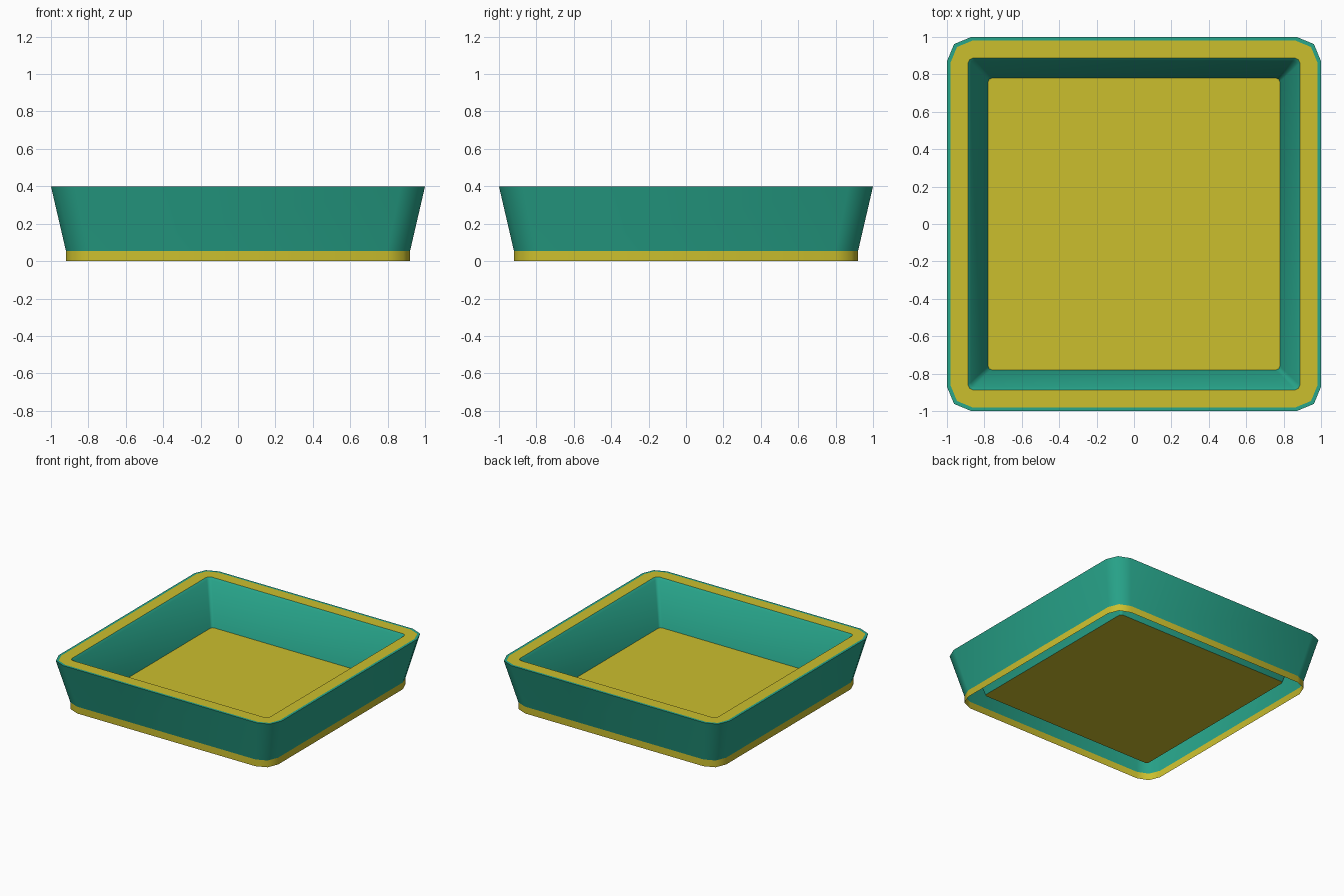
import bpy, bmesh, math

if "Cube" in bpy.data.objects:
    bpy.data.objects.remove(bpy.data.objects["Cube"])


def material(name, rgb):
    m = bpy.data.materials.new(name)
    m.diffuse_color = (*rgb, 1)
    m.use_nodes = True
    m.node_tree.nodes["Principled BSDF"].inputs["Base Color"].default_value = m.diffuse_color
    return m


yellow = material("mustard yellow", (0.60, 0.52, 0.027))
teal = material("teal green", (0.021, 0.38, 0.26))


def ring(bm, half, radius, z, segs=2):
    """Rounded square loop, counter-clockwise seen from above."""
    verts = []
    for k, (sx, sy) in enumerate([(1, 1), (-1, 1), (-1, -1), (1, -1)]):
        for i in range(segs + 1):
            a = math.pi / 2 * (k + i / segs)
            verts.append(bm.verts.new((sx * (half - radius) + radius * math.cos(a),
                                       sy * (half - radius) + radius * math.sin(a), z)))
    return verts


def loft(name, profile, mat, fill=False):
    """Join rounded squares given as (half width, corner radius, z)."""
    bm = bmesh.new()
    rings = [ring(bm, *p) for p in profile]
    for a, b in zip(rings, rings[1:]):
        n = len(a)
        for i in range(n):
            j = (i + 1) % n
            bm.faces.new((a[i], a[j], b[j], b[i]))
    if fill:
        bm.faces.new(rings[-1])
    me = bpy.data.meshes.new(name)
    bm.to_mesh(me)
    bm.free()
    me.materials.append(mat)
    ob = bpy.data.objects.new(name, me)
    bpy.context.collection.objects.link(ob)
    bpy.context.view_layer.objects.active = ob
    ob.select_set(True)
    bpy.ops.object.shade_smooth_by_angle(angle=math.radians(50))
    ob.select_set(False)
    return ob


# Thin shell, open underneath: foot band, flared wall, rim, inner wall, floor
loft("foot_band", [(0.92, 0.12, 0.0), (0.92, 0.12, 0.055)], yellow)
loft("outer_wall", [(0.92, 0.12, 0.055), (1.0, 0.13, 0.4), (0.98, 0.115, 0.4)], teal)
loft("rim", [(0.98, 0.115, 0.4), (0.888, 0.03, 0.4)], yellow)
loft("inner_wall", [(0.888, 0.03, 0.4), (0.872, 0.025, 0.385), (0.78, 0.02, 0.055)], teal)
loft("tray_floor", [(0.78, 0.02, 0.055)], yellow, fill=True)
